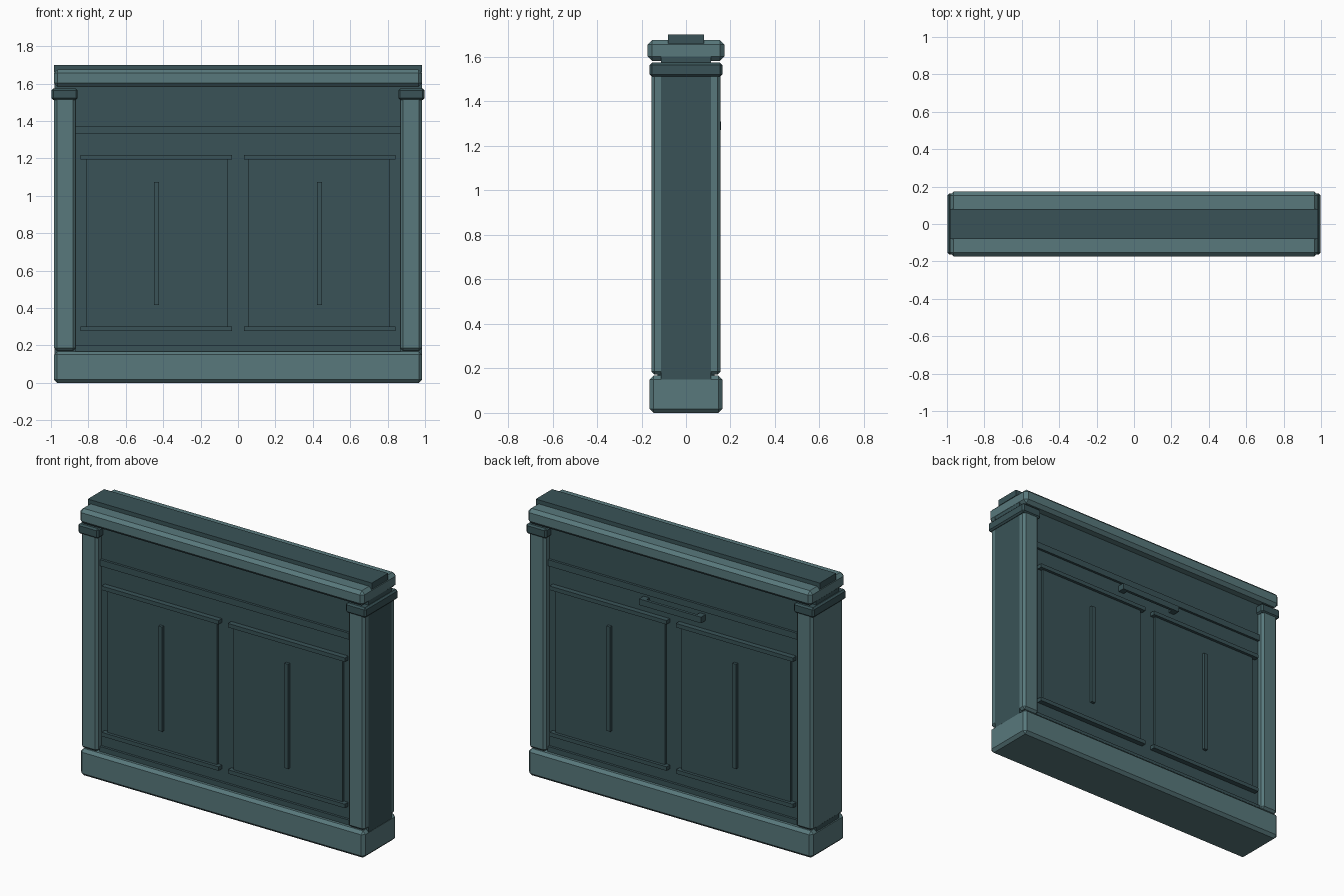
import bpy
import bmesh
from mathutils import Vector

old = bpy.data.objects.get("Cube")
if old:
    bpy.data.objects.remove(old, do_unlink=True)


def make_material(name, rgb):
    mat = bpy.data.materials.new(name)
    mat.use_nodes = True
    colour = (*rgb, 1.0)
    mat.diffuse_color = colour
    mat.node_tree.nodes["Principled BSDF"].inputs["Base Color"].default_value = colour
    return mat


LIGHT = make_material("light teal grey", (0.098, 0.190, 0.202))
DARK = make_material("dark teal grey", (0.041, 0.086, 0.095))


def box(name, xs, ys, zs, mat, chamfer=0.0):
    """Box between coordinate pairs, with optional flat chamfers on all edges."""
    low, high = (Vector([f(p) for p in (xs, ys, zs)]) for f in (min, max))
    size, centre = high - low, (low + high) / 2
    bm = bmesh.new()
    bmesh.ops.create_cube(bm, size=1)
    for v in bm.verts:
        v.co = Vector(a * b for a, b in zip(v.co, size)) + centre
    if chamfer:
        bmesh.ops.bevel(bm, geom=bm.edges[:], offset=chamfer, segments=1,
                        affect='EDGES', profile=0.5)
    mesh = bpy.data.meshes.new(name)
    bm.to_mesh(mesh)
    bm.free()
    mesh.materials.append(mat)
    obj = bpy.data.objects.new(name, mesh)
    bpy.context.collection.objects.link(obj)
    return obj


# Plinth, wall and coping
box("base", (-0.985, 0.985), (-0.163, 0.163), (0, 0.168), LIGHT, 0.018)
box("wall", (-0.981, 0.984), (-0.113, 0.113), (0.1, 1.62), DARK)
box("coping", (-0.985, 0.985), (-0.173, 0.173), (1.582, 1.675), LIGHT, 0.02)
box("top_plate", (-0.984, 0.984), (-0.081, 0.081), (1.66, 1.70), DARK)

# End pillars with capitals
for side, sx in (("left", 1), ("right", -1)):
    box(side + "_pillar", (sx * 0.868, sx * 0.983), (-0.156, 0.156),
        (0.172, 1.54), LIGHT, 0.014)
    box(side + "_capital", (sx * 0.857, sx * 0.997), (-0.163, 0.163),
        (1.512, 1.574), DARK, 0.01)

# Trim and two raised panels on each face of the wall
for face, sy in (("front", -1), ("back", 1)):
    box(face + "_belt", (-0.87, 0.87), (sy * 0.10, sy * 0.128), (1.33, 1.37), DARK)
    box(face + "_skirting", (-0.87, 0.87), (sy * 0.10, sy * 0.128), (0.16, 0.20), DARK)
    for side, sx in (("left", 1), ("right", -1)):
        name = face + "_" + side
        box(name + "_panel", (sx * 0.057, sx * 0.813), (sy * 0.10, sy * 0.128),
            (0.285, 1.2), DARK)
        box(name + "_panel_bar", (sx * 0.423, sx * 0.449), (sy * 0.10, sy * 0.146),
            (0.417, 1.073), DARK)
        for rail, z in (("lower", 0.277), ("upper", 1.193)):
            box(name + "_" + rail + "_rail", (sx * 0.033, sx * 0.843),
                (sy * 0.10, sy * 0.146), (z, z + 0.025), DARK)

# Pull handle on the back, standing off on two end posts
box("handle_grip", (-0.215, 0.215), (0.14, 0.158), (1.272, 1.31), DARK)
for side, sx in (("left", 1), ("right", -1)):
    box(side + "_handle_post", (sx * 0.175, sx * 0.215), (0.10, 0.142),
        (1.272, 1.31), DARK)
